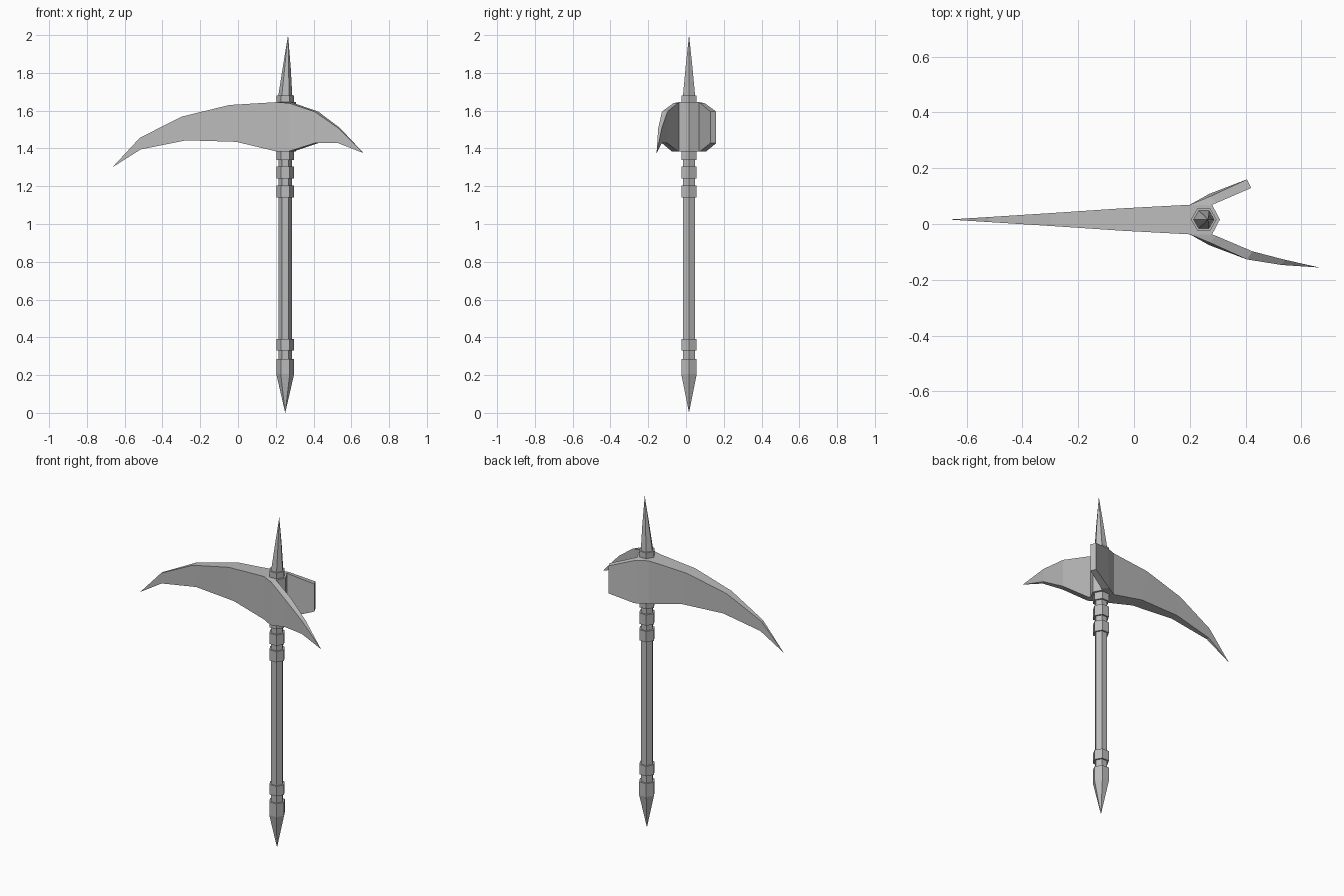
import bpy, bmesh, math

cube = bpy.data.objects.get("Cube")
if cube:
    bpy.data.objects.remove(cube, do_unlink=True)

CX, CY = 0.25, 0.016      # handle axis
TOP, LOW = 1.645, 1.385   # head height at the handle

steel = bpy.data.materials.new("plain_grey")
steel.use_nodes = True
grey = (0.5, 0.5, 0.5, 1)
steel.diffuse_color = grey
steel.node_tree.nodes["Principled BSDF"].inputs["Base Color"].default_value = grey


def finish(name, bm):
    bmesh.ops.remove_doubles(bm, verts=bm.verts[:], dist=0.0005)
    bmesh.ops.recalc_face_normals(bm, faces=bm.faces[:])
    mesh = bpy.data.meshes.new(name)
    bm.to_mesh(mesh)
    bm.free()
    mesh.materials.append(steel)
    obj = bpy.data.objects.new(name, mesh)
    bpy.context.collection.objects.link(obj)


def loft(bm, sections, start_cap=True, end_cap=True):
    rings = [[bm.verts.new(p) for p in s] for s in sections]
    n = len(rings[0])
    for a, b in zip(rings, rings[1:]):
        for i in range(n):
            j = (i + 1) % n
            bm.faces.new((a[i], a[j], b[j], b[i]))
    if start_cap:
        bm.faces.new(rings[0][::-1])
    if end_cap:
        bm.faces.new(rings[-1])


def hexagon(z, r, dx=0):
    return [(CX + dx + r * math.cos(i * math.pi / 3),
             CY + r * math.sin(i * math.pi / 3), z) for i in range(6)]


def hex_part(name, *stations, start_cap=True, end_cap=True):
    bm = bmesh.new()
    loft(bm, [hexagon(*s) for s in stations], start_cap, end_cap)
    finish(name, bm)


# Handle, rings, pommel point and top spike
hex_part("handle", (0.25, 0.036), (1.42, 0.036))
for name, z0, z1 in (("lower_ring", 0.33, 0.39), ("middle_ring", 1.14, 1.205),
                     ("upper_ring", 1.24, 1.305), ("head_collar", 1.34, 1.39),
                     ("spike_collar", 1.64, 1.68)):
    hex_part(name, (z0, 0.046), (z1, 0.046))
hex_part("pommel", (0, 0), (0.205, 0.047), (0.285, 0.047), start_cap=False)
hex_part("top_spike", (1.67, 0.038), (1.83, 0.021, 0.008), (2, 0, 0.015),
         end_cap=False)

# Pick head: long blade, five-sided core, and two prongs
head = bmesh.new()

# Each station: top x, top z, bottom x, bottom z, half thickness
blade = [(0.2, TOP, 0.2, LOW, 0.053), (-0.045, 1.63, -0.01, 1.435, 0.04),
         (-0.30, 1.568, -0.275, 1.443, 0.023),
         (-0.52, 1.456, -0.515, 1.395, 0.009), (-0.665, 1.30, -0.665, 1.30, 0)]
loft(head, [[(xt, CY - h, zt), (xt, CY + h, zt), (xb, CY + h, zb), (xb, CY - h, zb)]
            for xt, zt, xb, zb, h in blade], False, False)

core = [(0.2, -0.053), (0.28, -0.053), (0.308, 0), (0.28, 0.053), (0.2, 0.053)]
low = [head.verts.new((x, CY + y, LOW)) for x, y in core]
high = [head.verts.new((x, CY + y, TOP)) for x, y in core]
head.faces.new(low[::-1])
head.faces.new(high)
for i in (1, 2):
    head.faces.new((low[i], low[i + 1], high[i + 1], high[i]))


# Each station: outer x, y, inner x, y, top z, bottom z, bottom bulge
def prong(side, stations, end_cap):
    loft(head, [[(xo, CY + side * yo, zt), (xi, CY + side * yi, zt),
                 (xi, CY + side * yi, zb), (xo, CY + side * (yo + bulge), zb)]
                for xo, yo, xi, yi, zt, zb, bulge in stations], False, end_cap)


root = [(0.2, 0.053, 0.28, 0.053, TOP, LOW, 0),
        (0.27, 0.082, 0.295, 0.059, 1.64, LOW, 0.01)]
prong(1, root + [(0.405, 0.144, 0.42, 0.113, 1.595, 1.428, 0)], True)
prong(-1, root + [(0.405, 0.143, 0.425, 0.114, 1.595, 1.428, 0),
                  (0.53, 0.163, 0.54, 0.144, 1.508, 1.428, 0),
                  (0.665, 0.172, 0.665, 0.172, 1.375, 1.375, 0)], False)
finish("pick_head", head)
